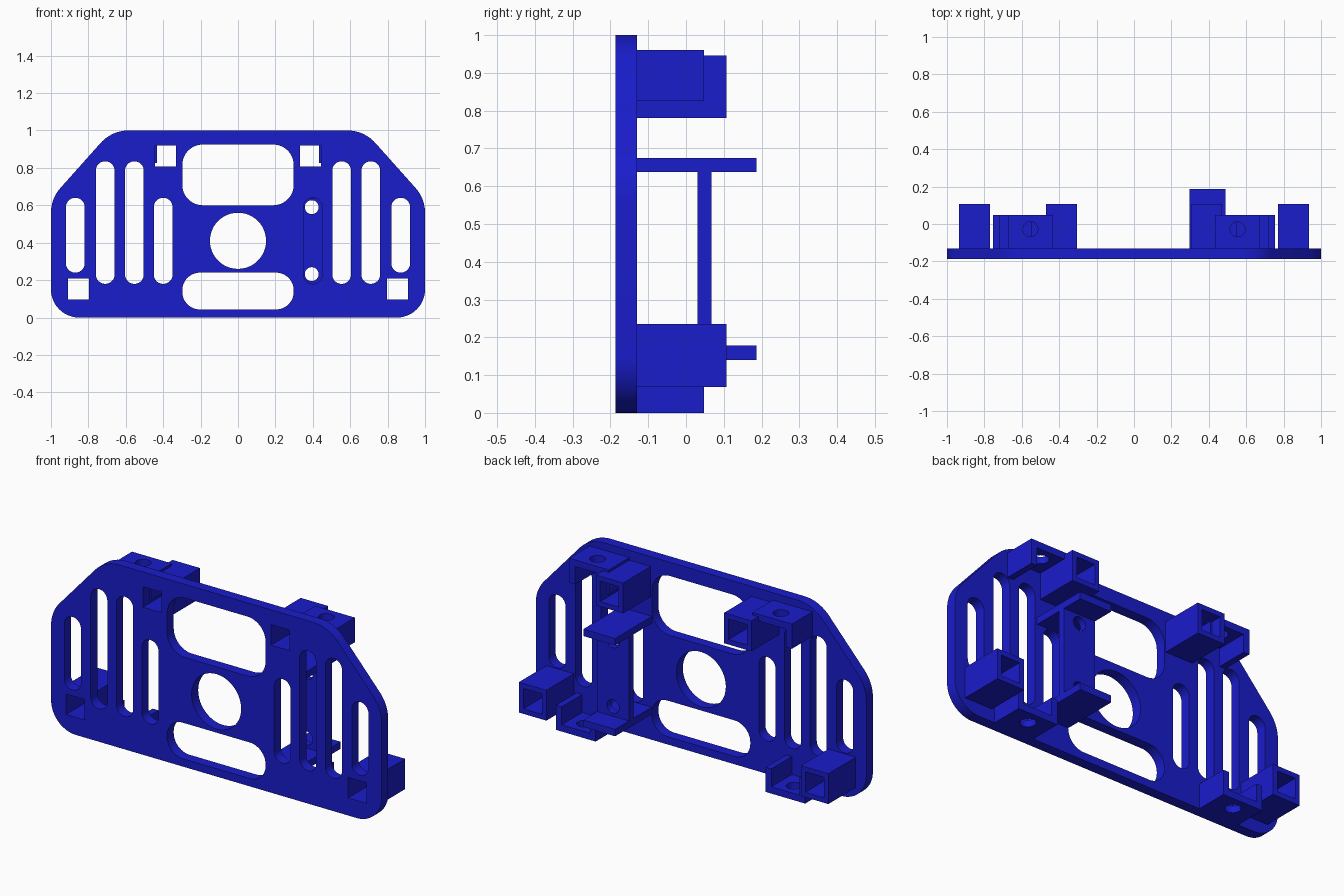
import bpy
from math import pi, cos, sin, tan
from mathutils import Vector, Matrix

if "Cube" in bpy.data.objects:
    bpy.data.objects.remove(bpy.data.objects["Cube"])

blue = bpy.data.materials.new("blue")
blue.diffuse_color = (0.01, 0.012, 0.6, 1)
blue.use_nodes = True
blue.node_tree.nodes["Principled BSDF"].inputs["Base Color"].default_value = blue.diffuse_color


def rounded(corners):
    """Closed outline from (x, y, radius) corners, each filleted with an arc."""
    out = []
    n = len(corners)
    for i, (x, y, r) in enumerate(corners):
        p = Vector((x, y))
        if r == 0:
            out.append(p)
            continue
        a = (Vector(corners[i - 1][:2]) - p).normalized()
        b = (Vector(corners[(i + 1) % n][:2]) - p).normalized()
        half = a.angle(b) / 2
        centre = p + (a + b).normalized() * (r / sin(half))
        start = p + a * (r / tan(half)) - centre
        end = p + b * (r / tan(half)) - centre
        sweep = start.angle_signed(end)
        for k in range(13):
            out.append(centre + Matrix.Rotation(-sweep * k / 12, 2) @ start)
    return out


def rect(x0, x1, y0, y1, r=0):
    return rounded([(x0, y0, r), (x1, y0, r), (x1, y1, r), (x0, y1, r)])


def circle(x, y, r, n=48):
    return [Vector((x + r * cos(2 * pi * k / n), y + r * sin(2 * pi * k / n))) for k in range(n)]


def slab(name, loops, lo, hi, axis):
    """Extrude an outline with holes along y (loops in x, z) or z (loops in x, y)."""
    cu = bpy.data.curves.new(name, "CURVE")
    cu.dimensions = "2D"
    cu.fill_mode = "BOTH"
    cu.extrude = (hi - lo) / 2
    for loop in loops:
        sp = cu.splines.new("POLY")
        sp.points.add(len(loop) - 1)
        for q, p in zip(sp.points, loop):
            q.co = (p.x, p.y, 0, 1)
        sp.use_cyclic_u = True
    ob = bpy.data.objects.new(name, cu)
    bpy.context.collection.objects.link(ob)
    mid = (lo + hi) / 2
    if axis == "y":
        ob.rotation_euler.x = pi / 2
        ob.location.y = mid
    else:
        ob.location.z = mid
    bpy.ops.object.select_all(action="DESELECT")
    ob.select_set(True)
    bpy.context.view_layer.objects.active = ob
    bpy.ops.object.convert(target="MESH")
    ob = bpy.context.object
    bpy.ops.object.shade_smooth_by_angle(angle=0.5)
    ob.data.materials.clear()
    ob.data.materials.append(blue)
    return ob


FRONT, BACK = -0.187, -0.13
TUBES = [(0.388, 0.863), (0.853, 0.152)]

# Face plate with all its openings
loops = [rounded([(-1, 0, .15), (1, 0, .15), (1, .636, .2), (.675, 1, .2),
                  (-.675, 1, .2), (-1, .636, .2)]),
         rect(-.298, .298, .6, .925, .11),
         rect(-.298, .298, .043, .24, .095),
         circle(0, .41, .15)]
for s in (-1, 1):
    for x, z0, z1 in [(.4, .18, .64), (.554, .18, .835), (.71, .18, .835), (.87, .24, .64)]:
        loops.append(rect(s * x - .05, s * x + .05, z0, z1, .0495))
    for x, z in TUBES:
        loops.append(rect(s * x - .056, s * x + .056, z - .056, z + .056))
slab("face_plate", loops, FRONT, BACK, "y")

for s, side in ((-1, "left"), (1, "right")):
    # Square sockets behind the plate
    for (x, z), level in zip(TUBES, ("top", "bottom")):
        slab(f"{level}_{side}_socket",
             [rect(s * x - .083, s * x + .083, z - .083, z + .083),
              rect(s * x - .056, s * x + .056, z - .056, z + .056)], BACK, .107, "y")
    # Screw tabs: drilled shelf with a cheek on each side
    for level, x, z0, z1, f0, f1 in (("top", .554, .825, .96, .923, .96),
                                     ("bottom", .634, 0, .135, 0, .037)):
        c = s * x
        slab(f"{level}_{side}_screw_tab",
             [rect(c - .12, c + .12, BACK, .047), circle(c, -.028, .04)], f0, f1, "z")
        for e in (-1, 1):
            w = c + e * .1025
            slab(f"{level}_{side}_tab_cheek",
                 [rect(w - .0175, w + .0175, BACK, .047)], z0, z1, "z")

# Drilled bracket on one side: upright wall between two shelves
slab("bracket_wall", [rect(.298, .49, .14, .675), circle(.394, .59, .037),
                      circle(.394, .232, .037)], .03, .067, "y")
for name, z in (("bracket_lower_shelf", .14), ("bracket_upper_shelf", .637)):
    slab(name, [rect(.298, .49, BACK, .187)], z, z + .038, "z")
